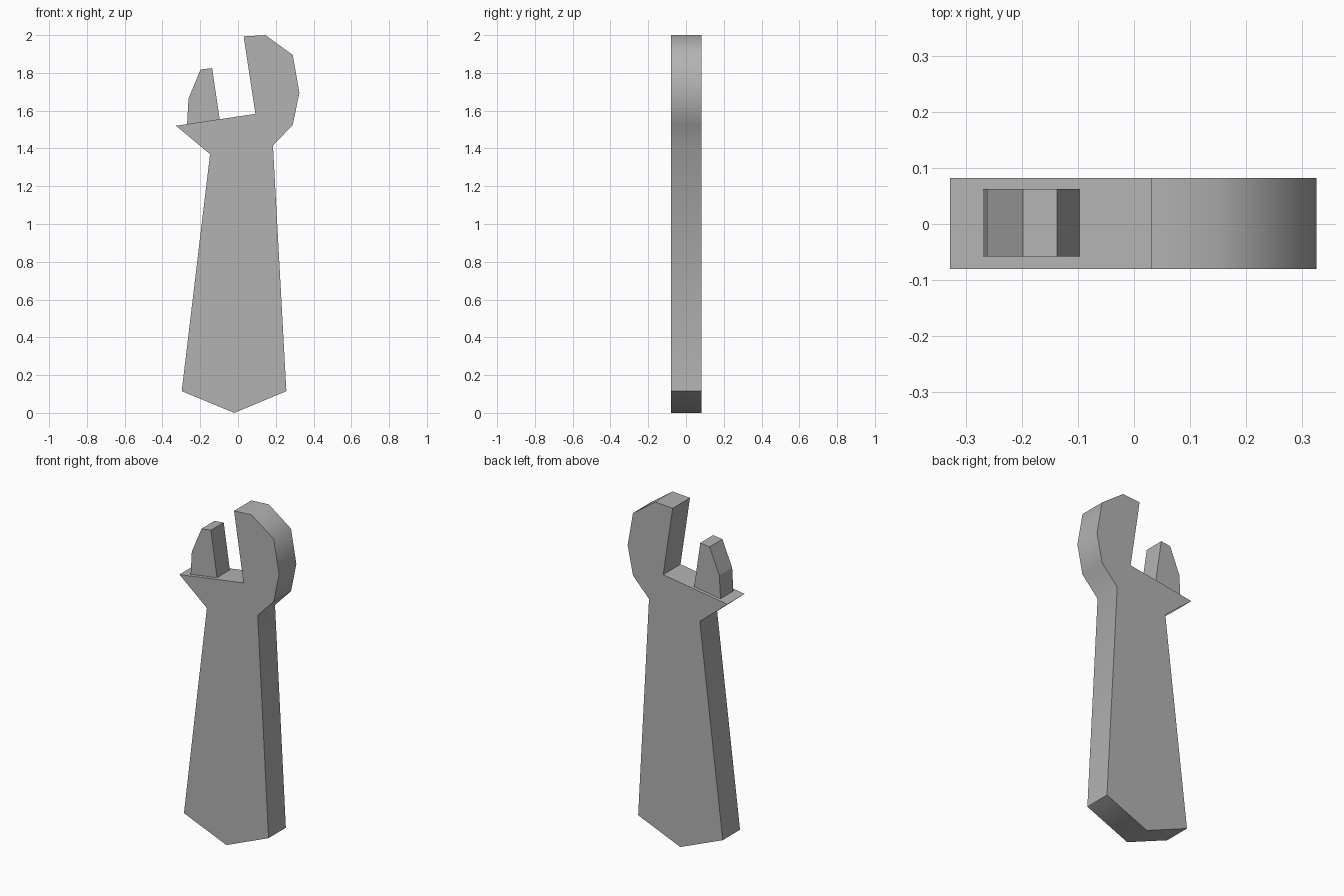
import bpy
import bmesh
from math import radians

cube = bpy.data.objects.get("Cube")
if cube:
    bpy.data.objects.remove(cube, do_unlink=True)

# Single steel colour
steel = bpy.data.materials.new("steel grey")
steel.use_nodes = True
colour = (0.45, 0.45, 0.45, 1.0)
steel.diffuse_color = colour
steel.node_tree.nodes["Principled BSDF"].inputs["Base Color"].default_value = colour


def plate(name, outline, front, back):
    """Extrude an x-z outline from y = front to y = back."""
    bm = bmesh.new()
    face = bm.faces.new([bm.verts.new((x, front, z)) for x, z in outline])
    result = bmesh.ops.extrude_face_region(bm, geom=[face])
    moved = [v for v in result["geom"] if isinstance(v, bmesh.types.BMVert)]
    bmesh.ops.translate(bm, vec=(0, back - front, 0), verts=moved)
    bmesh.ops.recalc_face_normals(bm, faces=bm.faces)
    mesh = bpy.data.meshes.new(name)
    bm.to_mesh(mesh)
    bm.free()
    mesh.materials.append(steel)
    obj = bpy.data.objects.new(name, mesh)
    bpy.context.collection.objects.link(obj)
    return obj


# Handle and fixed jaw, one flat plate
body = plate("wrench_body", [
    (-0.02, 0.0), (0.256, 0.115), (0.185, 1.415), (0.29, 1.525),
    (0.325, 1.695), (0.29, 1.895), (0.145, 2.0), (0.03, 1.993),
    (0.092, 1.583), (-0.328, 1.52), (-0.148, 1.37), (-0.298, 0.115),
], -0.08, 0.082)

# Smooth outer edge, crisp faces
bpy.ops.object.select_all(action="DESELECT")
body.select_set(True)
bpy.context.view_layer.objects.active = body
bpy.ops.object.shade_smooth_by_angle(angle=radians(60))

# Thinner movable jaw, seated into the ledge
plate("movable_jaw", [
    (-0.27, 1.52), (-0.092, 1.53), (-0.097, 1.555), (-0.137, 1.825),
    (-0.198, 1.818), (-0.262, 1.665),
], -0.058, 0.062)
